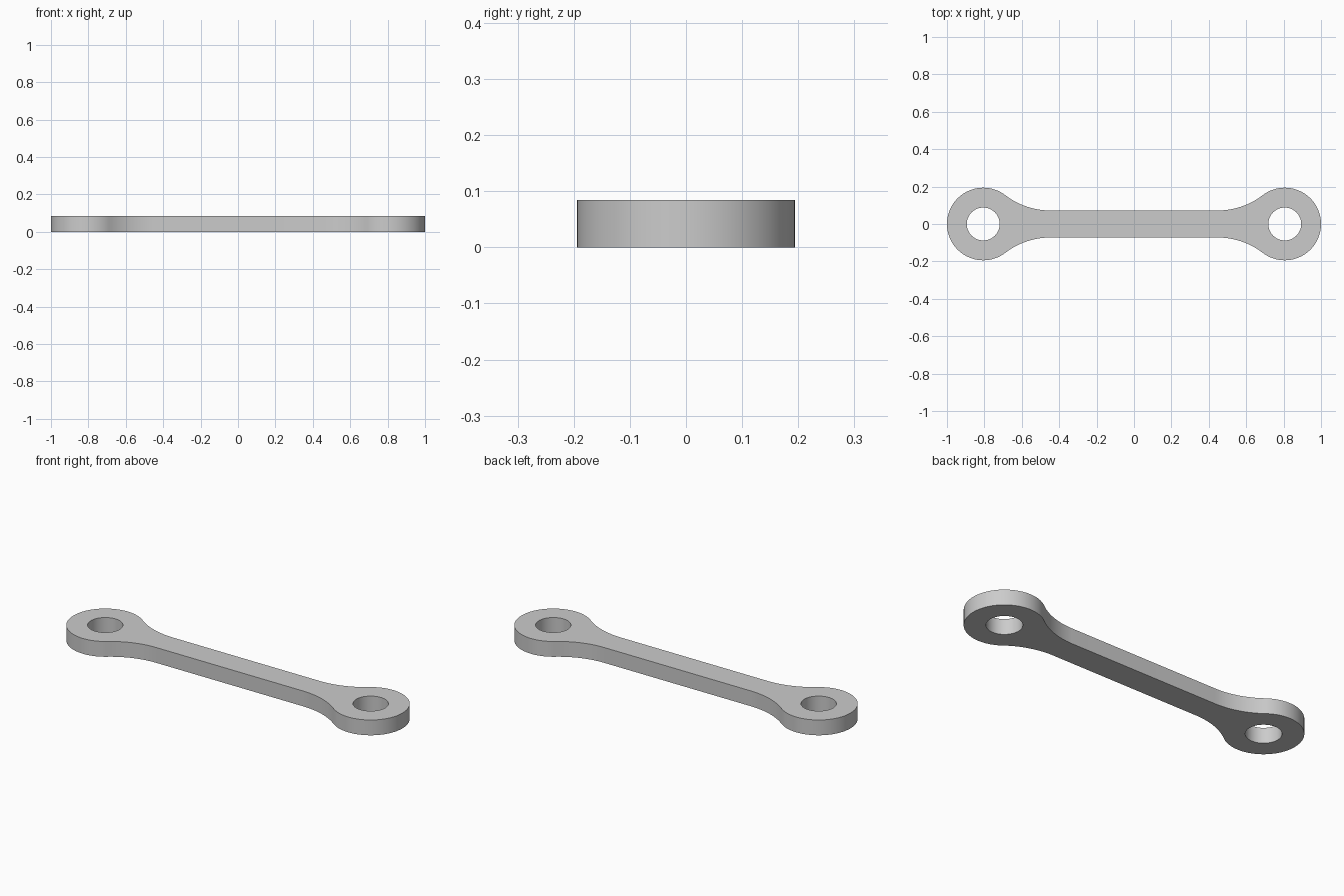
import bpy
import bmesh
from math import acos, cos, sin, sqrt, pi, radians

cube = bpy.data.objects.get("Cube")
if cube:
    bpy.data.objects.remove(cube, do_unlink=True)

EYE_R, HOLE_R, BAR_HALF, FILLET_R, THICK = 0.194, 0.088, 0.072, 0.40, 0.084
EYE_X = 1 - EYE_R


def arc(cx, cy, r, start, end, steps):
    return [(cx + r * cos(start + (end - start) * i / steps),
             cy + r * sin(start + (end - start) * i / steps)) for i in range(steps + 1)]


# Fillet tangent to both the bar edge and the round eye
fillet_y = BAR_HALF + FILLET_R
reach = FILLET_R + EYE_R
run = sqrt(reach ** 2 - fillet_y ** 2)
angle = acos(run / reach)

# One quarter of the outline, from the bar edge to the tip, then mirrored
quarter = arc(EYE_X - run, fillet_y, FILLET_R, -pi / 2, angle * -1, 16)
quarter += arc(EYE_X, 0, EYE_R, pi - angle, 0, 36)[1:]
right_half = quarter + [(x, -y) for x, y in reversed(quarter[:-1])]
outline = right_half + [(-x, -y) for x, y in right_half]

holes = [arc(side * EYE_X, 0, HOLE_R, 0, 2 * pi, 48)[:-1] for side in (-1, 1)]

# Filled flat profile with two holes, extruded to the plate thickness
curve = bpy.data.curves.new("link_plate", "CURVE")
curve.dimensions = "2D"
curve.fill_mode = "BOTH"
curve.extrude = THICK / 2
for points in [outline] + holes:
    spline = curve.splines.new("POLY")
    spline.points.add(len(points) - 1)
    for point, (x, y) in zip(spline.points, points):
        point.co = (x, y, 0, 1)
    spline.use_cyclic_u = True

plate = bpy.data.objects.new("link_plate", curve)
bpy.context.collection.objects.link(plate)
bpy.ops.object.select_all(action="DESELECT")
plate.select_set(True)
bpy.context.view_layer.objects.active = plate
bpy.ops.object.convert(target="MESH")
plate = bpy.context.object

# Weld the caps to the walls and rest the plate on the ground
bm = bmesh.new()
bm.from_mesh(plate.data)
bmesh.ops.remove_doubles(bm, verts=bm.verts, dist=0.0005)
bmesh.ops.translate(bm, verts=bm.verts, vec=(0, 0, THICK / 2))
bmesh.ops.recalc_face_normals(bm, faces=bm.faces)
bmesh.ops.dissolve_limit(bm, angle_limit=radians(0.5), verts=bm.verts, edges=bm.edges)
bm.to_mesh(plate.data)
bm.free()
bpy.ops.object.shade_smooth_by_angle(angle=radians(30))

# Plain grey metal
grey = bpy.data.materials.new("grey")
grey.use_nodes = True
color = (0.6, 0.6, 0.6, 1)
grey.diffuse_color = color
grey.node_tree.nodes["Principled BSDF"].inputs["Base Color"].default_value = color
plate.data.materials.clear()
plate.data.materials.append(grey)
